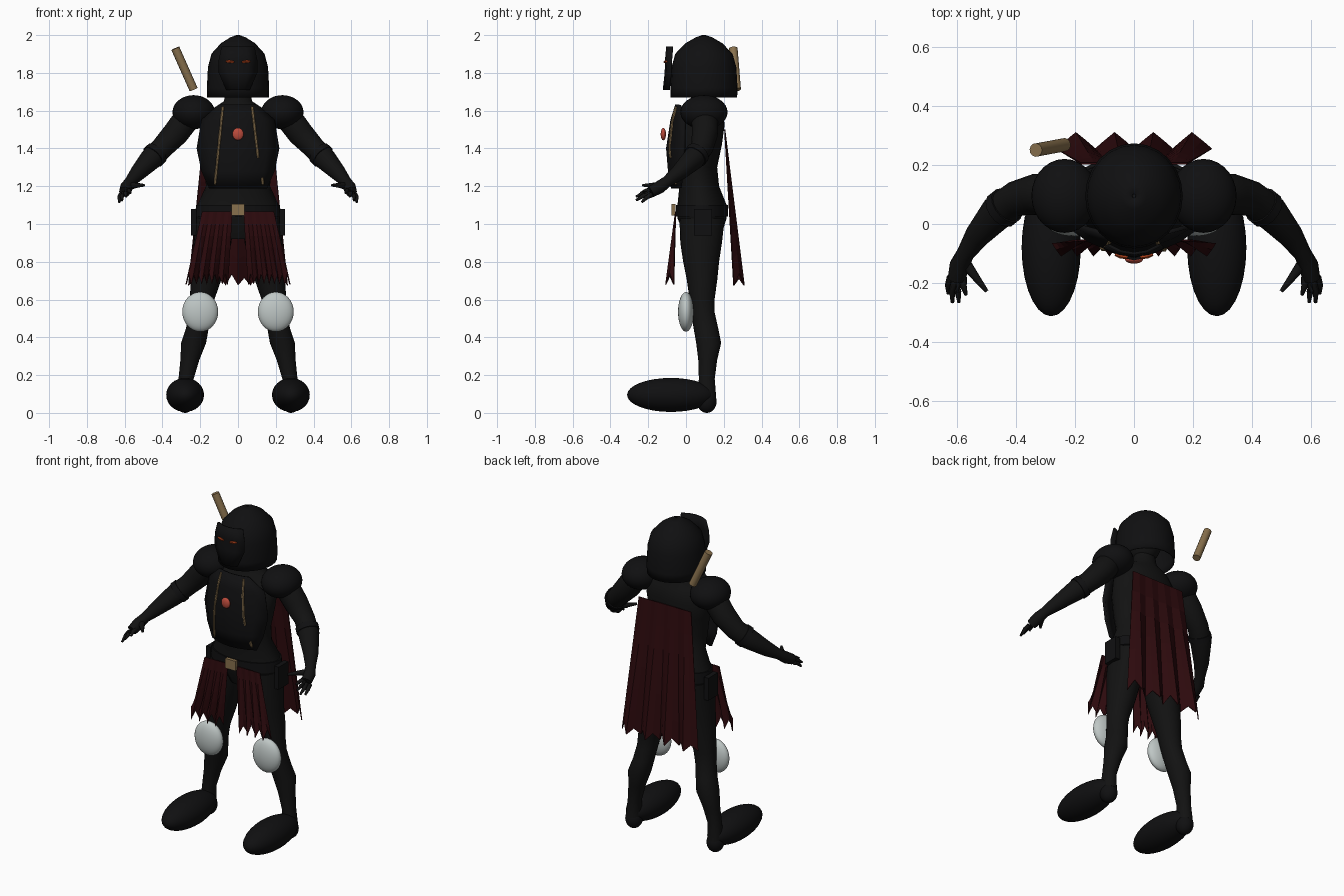
import bpy, bmesh, math, random
from mathutils import Vector, Matrix

random.seed(4)
cube = bpy.data.objects.get("Cube")
if cube:
    bpy.data.objects.remove(cube, do_unlink=True)


def material(name, r, g, b):
    m = bpy.data.materials.new(name)
    m.use_nodes = True
    m.diffuse_color = (r, g, b, 1)
    bsdf = m.node_tree.nodes["Principled BSDF"]
    bsdf.inputs["Base Color"].default_value = (r, g, b, 1)
    bsdf.inputs["Roughness"].default_value = 0.8
    return m


BLACK = material("black suit", .006, .006, .006)
ARMOUR = material("black armour", .005, .005, .0055)
RED = material("dark red cloth", .026, .003, .004)
STEEL = material("pale steel", .52, .57, .56)
GOLD = material("dull gold", .25, .165, .075)
GEM = material("red gem", .5, .07, .045)
EYE = material("orange glow", .4, .05, .01)


def finish(name, bm, mat, smooth=40, mirror=False, thick=0):
    """Turn a bmesh into a named object, optionally mirrored and thickened."""
    bmesh.ops.recalc_face_normals(bm, faces=bm.faces)
    me = bpy.data.meshes.new(name)
    bm.to_mesh(me)
    bm.free()
    ob = bpy.data.objects.new(name, me)
    bpy.context.collection.objects.link(ob)
    me.materials.append(mat)
    if thick:
        mod = ob.modifiers.new("thickness", 'SOLIDIFY')
        mod.thickness, mod.offset = thick, 0
    if mirror:
        ob.modifiers.new("mirror", 'MIRROR').use_mirror_merge = False
    if smooth:
        bpy.ops.object.select_all(action='DESELECT')
        ob.select_set(True)
        bpy.context.view_layer.objects.active = ob
        bpy.ops.object.shade_smooth_by_angle(angle=math.radians(smooth))
    return ob


def skin(bm, rows, closed=True, caps=True):
    """Join rows of points with quads."""
    vs = [[bm.verts.new(p) for p in row] for row in rows]
    n = len(rows[0])
    for a, b in zip(vs, vs[1:]):
        for i in range(n if closed else n - 1):
            j = (i + 1) % n
            bm.faces.new((a[i], a[j], b[j], b[i]))
    if caps:
        bm.faces.new(vs[0])
        bm.faces.new(vs[-1])


def column(name, sections, mat, cx=0, sides=24, caps=True, **kw):
    """Stack of level ellipses: z, centre x, centre y, radius x, radius y."""
    bm = bmesh.new()
    angles = [math.tau * i / sides for i in range(sides)]
    skin(bm, [[(x + rx * math.cos(a), y + ry * math.sin(a), z) for a in angles]
              for z, x, y, rx, ry in sections], caps=caps)
    return finish(name, bm, mat, **kw)


def add_tube(bm, path, sides=12):
    """Round limb along a path of x, y, z, radius."""
    pts = [Vector(p[:3]) for p in path]
    rows = []
    for i, p in enumerate(pts):
        d = pts[min(i + 1, len(pts) - 1)] - pts[max(i - 1, 0)]
        side = d.cross(Vector((0, 1, .3))).normalized()
        up = side.cross(d).normalized()
        rows.append([p + path[i][3] * (side * math.cos(t) + up * math.sin(t))
                     for t in (math.tau * k / sides for k in range(sides))])
    skin(bm, rows)


def tubes(name, paths, mat, sides=12, **kw):
    bm = bmesh.new()
    for path in paths:
        add_tube(bm, path, sides)
    return finish(name, bm, mat, **kw)


def ellipsoid(name, centre, radii, mat, **kw):
    bm = bmesh.new()
    bmesh.ops.create_uvsphere(bm, u_segments=28, v_segments=16, radius=1, matrix=Matrix.LocRotScale(
        Vector(centre), None, Vector(radii)))
    return finish(name, bm, mat, **kw)


def box(name, centre, size, mat, **kw):
    bm = bmesh.new()
    bmesh.ops.create_cube(bm, size=1, matrix=Matrix.LocRotScale(
        Vector(centre), None, Vector(size)))
    return finish(name, bm, mat, smooth=0, **kw)


def cloth(name, top, bottom, pleats, fold, jag, **kw):
    """Pleated cloth with a torn hem; top and bottom are x0, x1, y, z."""
    cols, steps = pleats * 4, 6
    hem = [jag * (k % 2) * random.uniform(.6, 1.2) for k in range(cols + 1)]
    rows = []
    for s in range(steps + 1):
        v, row = s / steps, []
        for k in range(cols + 1):
            u = k / cols
            x0, x1, y, z = (a + (b - a) * v for a, b in zip(top, bottom))
            wave = 1 - 2 * abs((u * pleats) % 1 - .5)
            row.append((x0 + (x1 - x0) * u, y + fold * v * wave, z + hem[k] * v ** 4))
        rows.append(row)
    bm = bmesh.new()
    skin(bm, rows, closed=False, caps=False)
    return finish(name, bm, RED, smooth=0, thick=.006, **kw)


# Body
column("torso", [
    (.92, 0, .09, .11, .09), (1.03, 0, .085, .225, .13), (1.1, 0, .085, .215, .13),
    (1.2, 0, .07, .17, .105), (1.3, 0, .055, .175, .11), (1.42, 0, .065, .195, .125),
    (1.53, 0, .085, .2, .12), (1.6, 0, .095, .15, .09), (1.65, 0, .09, .075, .065),
    (1.72, 0, .09, .06, .06)], BLACK, smooth=60)
ellipsoid("head", (0, .08, 1.8), (.095, .12, .13), BLACK)
column("legs", [
    (1.03, .12, .085, .1, .12), (.9, .135, .08, .1, .11), (.8, .15, .08, .09, .095),
    (.7, .17, .085, .08, .08), (.6, .19, .085, .065, .066), (.53, .2, .09, .06, .062),
    (.45, .215, .105, .06, .065), (.37, .235, .12, .066, .066), (.28, .255, .115, .05, .05),
    (.18, .275, .11, .04, .042), (.08, .28, .11, .045, .05)], BLACK, mirror=True, smooth=60)
tubes("arms", [[
    (.22, .1, 1.6, .06), (.27, .1, 1.56, .072), (.33, .1, 1.48, .07), (.4, .085, 1.405, .06),
    (.46, .04, 1.345, .06), (.53, -.04, 1.27, .043), (.57, -.1, 1.225, .03),
    (.59, -.14, 1.195, .034), (.6, -.185, 1.17, .03)]], BLACK, 16, mirror=True, smooth=60)

# Hands: four fingers and a thumb
knuckles = [(.62, -.18, 1.155), (.607, -.19, 1.16), (.592, -.19, 1.168), (.578, -.18, 1.178)]
tips = [(.628, -.235, 1.115), (.614, -.265, 1.125), (.592, -.265, 1.145), (.568, -.24, 1.165)]
fingers = []
for a, b in zip(knuckles, tips):
    mid = Vector(a).lerp(Vector(b), .5) + Vector((.004, 0, .006))
    fingers.append([(*a, .014), (*mid, .012), (*b, .006)])
fingers.append([(.58, -.12, 1.2, .022), (.535, -.18, 1.205, .014), (.498, -.228, 1.205, .007)])
tubes("fingers", fingers, BLACK, 8, mirror=True, smooth=60)

# Boots and guards
ellipsoid("boots", (.28, -.08, .095), (.1, .232, .09), ARMOUR, mirror=True)
ellipsoid("boot_heels", (.28, .11, .06), (.05, .052, .06), ARMOUR, mirror=True)
ellipsoid("knee_guards", (.2, 0, .535), (.095, .042, .105), STEEL, mirror=True)
ellipsoid("shoulder_guards", (.235, .095, 1.592), (.112, .125, .09), ARMOUR, mirror=True)
tubes("forearm_straps", [[(.43, .063, 1.375, .066), (.45, .047, 1.355, .066)]], ARMOUR, 16, mirror=True)

# Open-bottomed helmet
helmet = [(1.67, .16), (1.72, .162), (1.83, .156), (1.9, .138), (1.955, .088), (1.985, .04), (1.998, .006)]
column("helmet", [(z, 0, .095, r, r * 1.08) for z, r in helmet], ARMOUR, caps=False, thick=.006)

# Curved face mask with glowing eyes
bm = bmesh.new()
skin(bm, [[(w * t, y + .028 * t * t, z) for t in (-1, -.5, 0, .5, 1)]
          for z, w, y in [(1.94, .085, -.1), (1.87, .1, -.106), (1.8, .1, -.108), (1.71, .06, -.118)]],
     closed=False, caps=False)
finish("face_mask", bm, ARMOUR, thick=.01)
tubes("eyes", [[(.022, -.113, 1.857, .006), (.045, -.109, 1.86, .008), (.064, -.103, 1.861, .005)]],
      EYE, 6, mirror=True)

# Chest armour shaped from rows of height, half width and front position
rows = [(1.63, .1, -.05), (1.55, .19, -.075), (1.4, .215, -.098), (1.28, .19, -.088), (1.19, .15, -.072)]
bm = bmesh.new()
skin(bm, [[(w * t, y + 1.9 * (w * t) ** 2, z) for t in (-1, -.7, -.35, 0, .35, .7, 1)]
          for z, w, y in rows], closed=False, caps=False)
finish("chest_plate", bm, ARMOUR, smooth=20, thick=.015)


def chest_y(x, z):
    for (z1, _, y1), (z0, _, y0) in zip(rows, rows[1:]):
        if z >= z0:
            break
    return y0 + (y1 - y0) * (z - z0) / (z1 - z0) + 1.9 * x * x - .01


# Cords and gem
def cord(x0, z0, x1, z1, parts=8):
    spots = [(x0 + (x1 - x0) * i / parts, z0 + (z1 - z0) * i / parts) for i in range(parts + 1)]
    return [(x, chest_y(x, z), z, .006 + .002 * (i % 2)) for i, (x, z) in enumerate(spots)]


tubes("chest_cords", [cord(-.08, 1.62, -.122, 1.21), cord(.075, 1.62, .107, 1.35),
                      cord(.128, 1.245, .132, 1.21, 2)], GOLD, 6)
ellipsoid("chest_gem", (0, -.12, 1.476), (.03, .014, .033), GEM)

# Belt, buckle and hip pouches
column("belt", [(1.04, 0, .085, .228, .138), (1.1, 0, .085, .222, .138)], ARMOUR)
box("belt_buckle", (0, -.066, 1.075), (.07, .022, .06), GOLD)
box("hip_pouches", (.235, .09, 1.01), (.03, .095, .14), ARMOUR, mirror=True)

# Cape and two front skirt panels
cloth("cape", (-.18, .18, .205, 1.5), (-.262, .262, .253, .675), 4, .055, .055)
cloth("skirt_panels", (.03, .19, -.055, 1.065), (.055, .275, -.065, .68), 4, -.042, .055, mirror=True)

# Sword grip over the right shoulder
tubes("sword_grip", [[(-.235, .268, 1.712, .023), (-.332, .25, 1.93, .023)]], GOLD, 12)
